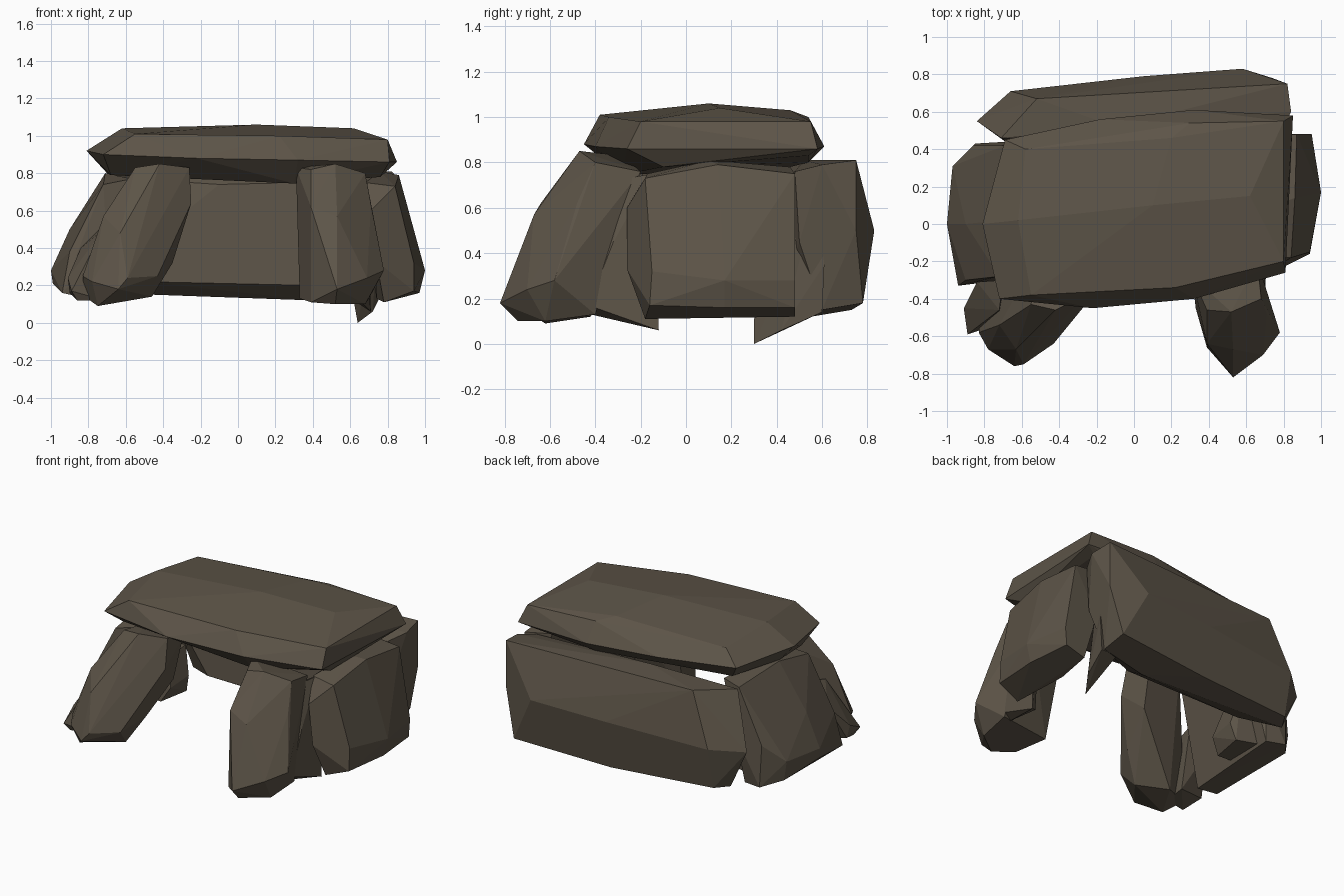
import bpy, bmesh

rock = bpy.data.materials.new("brown_rock")
rock.diffuse_color = (0.11, 0.09, 0.065, 1)


def stone(name, *rings):
    """Chiselled boulder: flat-faced convex skin around a few cross-sections."""
    bm = bmesh.new()
    for ring in rings:
        for p in ring:
            bm.verts.new(p)
    bmesh.ops.convex_hull(bm, input=bm.verts[:], use_existing_faces=False)
    loose = [v for v in bm.verts if not v.link_faces]
    bmesh.ops.delete(bm, geom=loose, context='VERTS')
    bmesh.ops.dissolve_limit(bm, angle_limit=0.07, verts=bm.verts[:], edges=bm.edges[:])
    bmesh.ops.recalc_face_normals(bm, faces=bm.faces[:])
    me = bpy.data.meshes.new(name)
    bm.to_mesh(me)
    bm.free()
    me.materials.append(rock)
    ob = bpy.data.objects.new(name, me)
    bpy.context.collection.objects.link(ob)
    return ob


# Roof slab: underside, widest girdle, top
stone("capstone",
      [(-.70, 0, .80), (-.68, -.26, .79), (.30, -.28, .745), (.76, -.10, .78),
       (.77, .54, .83), (.30, .54, .80), (0, .42, .77), (-.6, .36, .80)],
      [(-.81, 0, .92), (-.72, -.40, .90), (-.22, -.45, .88), (.32, -.40, .87), (.81, -.26, .86),
       (.85, .58, .86), (.32, .61, .87), (-.18, .56, .89), (-.69, .45, .91)],
      [(-.55, -.38, 1.01), (.22, -.34, 1.0), (.80, -.20, .98), (-.62, .02, 1.04), (.10, .10, 1.06),
       (.62, .15, 1.04), (.80, .55, .98), (.30, .54, 1.0), (.20, .46, 1.03), (-.58, .40, 1.0)])

# Wall slabs: bottom, middle, top
stone("back_slab",
      [(-.72, .55, .16), (.40, .55, .12), (.74, .60, .15), (.74, .78, .18), (.05, .73, .15), (-.66, .65, .17)],
      [(-.84, .55, .42), (-.66, .42, .40), (-.5, .39, .22), (.40, .42, .20), (.78, .50, .45),
       (.82, .75, .50), (.58, .83, .50), (.05, .79, .48), (-.66, .71, .45)],
      [(-.71, .46, .78), (-.30, .41, .58), (.36, .43, .57), (.78, .48, .76), (.84, .60, .79), (-.1, .43, .74),
       (.82, .75, .81), (-.52, .67, .80), (-.10, .52, .81)])

stone("right_slab",
      [(.78, -.18, .11), (.94, -.16, .17), (.97, .17, .16), (.94, .48, .16), (.80, .48, .12), (.74, .2, .13)],
      [(1.0, .17, .28), (.94, -.15, .32), (.95, .48, .28), (.95, .16, .48),
       (.74, -.26, .33), (.71, -.26, .60), (.70, .48, .45), (.88, -.14, .60)],
      [(.84, -.18, .73), (.86, .14, .79), (.87, .48, .75), (.68, -.17, .75), (.68, .46, .78), (.76, .1, .81)])

stone("left_slab",
      [(-.94, -.33, .16), (-.99, 0, .21), (-.95, .31, .17), (-.85, .43, .14), (-.72, .40, .13), (-.76, -.30, .12)],
      [(-1.0, 0, .28), (-.97, .31, .30), (-.90, 0, .50), (-.86, .42, .42), (-.90, -.30, .38),
       (-.68, .44, .45), (-.70, -.30, .42)],
      [(-.72, -.28, .74), (-.71, .02, .80), (-.69, .42, .77), (-.57, -.24, .77), (-.55, .38, .78)])

# Leaning entrance pillars
stone("front_right_pillar",
      [(.39, -.66, .11), (.33, -.45, .13), (.52, -.74, .10), (.68, -.62, .10), (.70, -.40, .13)],
      [(.53, -.82, .18), (.69, -.70, .24), (.78, -.58, .28), (.71, -.38, .3), (.32, -.42, .3)],
      [(.39, -.64, .62), (.53, -.67, .57), (.71, -.48, .62)],
      [(.39, -.46, .82), (.52, -.47, .85), (.68, -.40, .80), (.31, -.28, .83), (.66, -.20, .76)])

stone("front_left_pillar",
      [(-.75, -.62, .09), (-.46, -.54, .14), (-.64, -.42, .12), (-.82, -.50, .14)],
      [(-.83, -.58, .25), (-.78, -.67, .22), (-.64, -.76, .18), (-.59, -.75, .24), (-.43, -.64, .25),
       (-.35, -.48, .32)],
      [(-.72, -.54, .57), (-.63, -.67, .48), (-.25, -.42, .64), (-.30, -.26, .5)],
      [(-.55, -.43, .83), (-.42, -.46, .85), (-.26, -.38, .83), (-.53, -.20, .80), (-.28, -.18, .78)])

# Small wedged filler stones in the gaps
stone("right_rear_wedge",
      [(.64, .30, 0), (.62, .30, .11), (.72, .42, .06), (.76, .60, .14), (.62, .58, .16)],
      [(.60, .42, .45), (.78, .61, .35), (.68, .53, .68), (.76, .57, .63)])

stone("right_front_wedge",
      [(.71, -.12, .06), (.64, -.42, .13), (.70, -.43, .17), (.62, -.2, .12)],
      [(.62, -.32, .45), (.70, -.32, .45), (.70, -.15, .40)],
      [(.66, -.26, .73), (.70, -.15, .75), (.61, -.17, .70)])

stone("left_front_wedge",
      [(-.90, -.43, .16), (-.89, -.59, .17), (-.86, -.56, .12), (-.71, -.53, .12), (-.70, -.38, .13)],
      [(-.91, -.45, .24), (-.84, -.31, .40), (-.72, -.46, .50), (-.70, -.30, .54)])

stone("left_inner_wedge",
      [(-.76, .04, .16), (-.62, .06, .14), (-.58, .28, .14), (-.74, .32, .15)],
      [(-.56, .08, .24), (-.55, .26, .26)],
      [(-.70, .10, .40), (-.60, .14, .42), (-.60, .30, .44), (-.70, .32, .42)])
